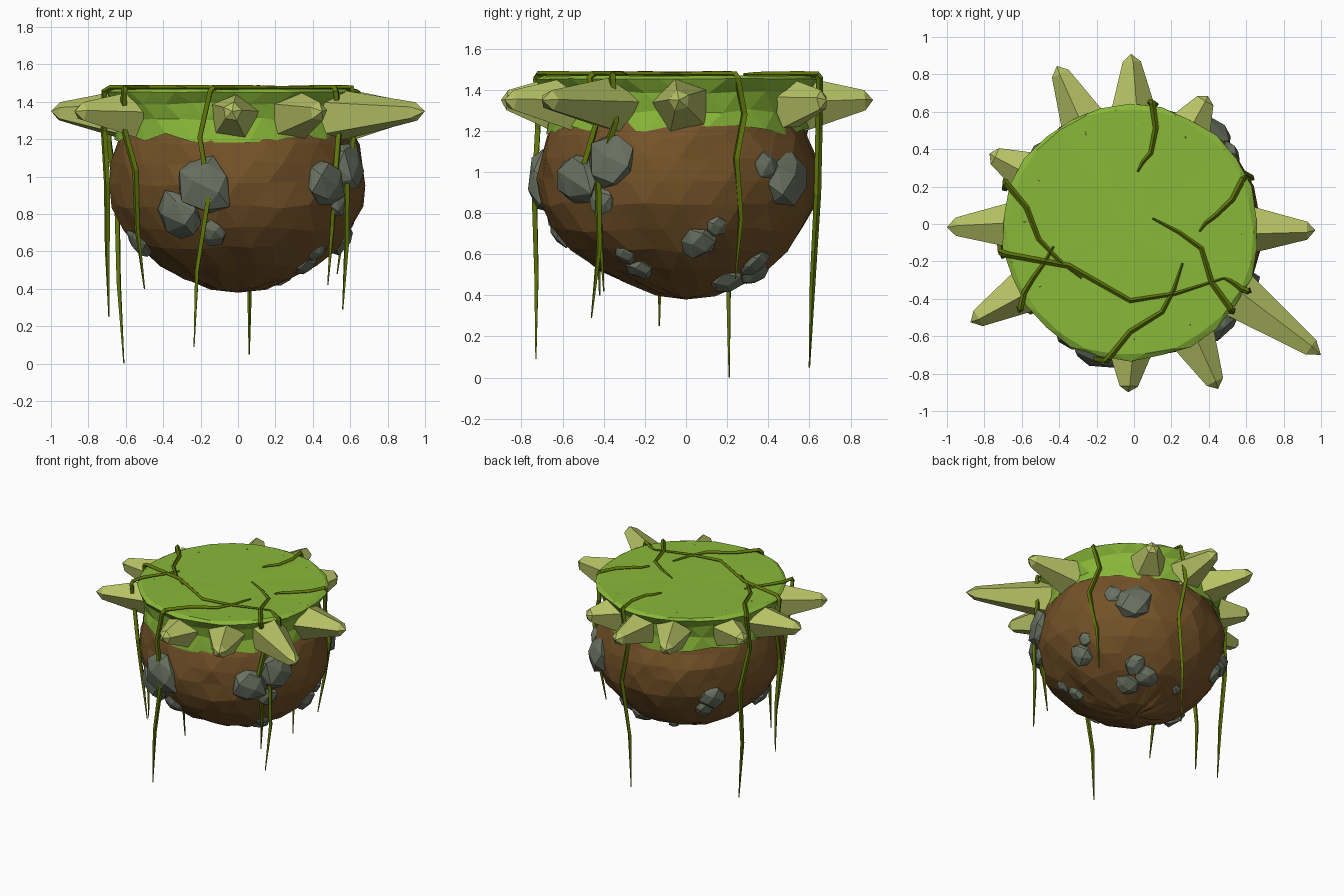
import bpy, bmesh, math, random
from mathutils import Vector

if "Cube" in bpy.data.objects:
    bpy.data.objects.remove(bpy.data.objects["Cube"])

random.seed(7)

def mat(name, rgb):
    m = bpy.data.materials.new(name)
    m.diffuse_color = (*rgb, 1)
    m.use_nodes = True
    m.node_tree.nodes["Principled BSDF"].inputs["Base Color"].default_value = m.diffuse_color
    return m

GRASS = mat("grass green", (0.25, 0.48, 0.04))
SOIL = mat("soil brown", (0.175, 0.085, 0.021))
STONE = mat("stone grey", (0.145, 0.168, 0.122))
LEAF = mat("pale leaf green", (0.47, 0.54, 0.13))
VINE = mat("vine green", (0.115, 0.18, 0.003))
CENTRE = Vector((0, -.04, 0))

def finish(bm, name, material):
    bmesh.ops.recalc_face_normals(bm, faces=bm.faces)
    me = bpy.data.meshes.new(name)
    bm.to_mesh(me)
    bm.free()
    me.materials.append(material)
    ob = bpy.data.objects.new(name, me)
    bpy.context.collection.objects.link(ob)
    return ob

def polar(angle, r, z):
    return Vector((r * math.cos(angle), r * math.sin(angle), z))

def lathe(name, profile, material, jitter, z_jitter, centre, segs=26):
    """Rough triangulated solid of revolution; profile runs bottom to top."""
    bm = bmesh.new()
    rings = []
    for i, (r, z) in enumerate(profile):
        if r == 0:
            rings.append([bm.verts.new(centre(z) + Vector((0, 0, z)))] * segs)
            continue
        rings.append([bm.verts.new(centre(z) + polar(
            math.tau * (s + .5 * (i % 2)) / segs,
            r * random.uniform(1 - jitter, 1 + jitter),
            z + z_jitter(z) * random.uniform(-1, 1))) for s in range(segs)])
    for i, (lo, hi) in enumerate(zip(rings, rings[1:])):
        for s in range(segs):
            t = (s + 1) % segs
            if i % 2 == 0:
                tris = ((lo[s], lo[t], hi[s]), (lo[t], hi[t], hi[s]))
            else:
                tris = ((lo[s], lo[t], hi[t]), (lo[s], hi[t], hi[s]))
            for tri in tris:
                if len(set(tri)) == 3:
                    bm.faces.new(tri)
    return finish(bm, name, material)

# Soil body, its lowest part leaning slightly to the back
SOIL_PROFILE = [(0, .38), (.15, .405), (.30, .46), (.42, .53), (.53, .62), (.61, .72),
                (.665, .84), (.685, .96), (.675, 1.07), (.645, 1.17), (.60, 1.27), (0, 1.30)]
lathe("soil_body", SOIL_PROFILE, SOIL, .018, lambda z: .012,
      lambda z: CENTRE * min(1, (z - .38) * 3))

# Grass cap with a ragged lower edge and a flat top
lathe("grass_cap", [(0, 1.26), (.56, 1.25), (.642, 1.205), (.625, 1.30), (.645, 1.39),
                    (.685, 1.452), (.66, 1.468), (0, 1.468)],
      GRASS, .014, lambda z: max(.002, (1.47 - z) * .1), lambda z: Vector((-.018, -.045, 0)))

# Leaf spikes around the rim: angle in degrees and reach of the tip
SPIKES = [(91, .91), (116, .94), (60, .79), (154, .86), (181, 1), (211, 1.02),
          (268, .9), (297, .99), (325, 1.22), (358, .97)]
bm = bmesh.new()
for deg, reach in SPIKES:
    a = math.radians(deg)
    tip = polar(a, reach, 1.35)
    base = polar(a, .585 - .04 * math.sin(a), 1.325)
    out = (tip - base).normalized()
    side = out.cross(Vector((0, 0, 1))).normalized()
    up = side.cross(out)
    roll = random.uniform(-.3, .3)
    rings = []
    for f, r in ((0, .148), (.89, .052)):
        c = base.lerp(tip, f)
        rings.append([bm.verts.new(c + r * (side * math.sin(roll + k * math.tau / 5)
                                            + up * math.cos(roll + k * math.tau / 5)))
                      for k in range(5)])
    apex = bm.verts.new(tip)
    bm.faces.new(rings[0])
    for k in range(5):
        j = (k + 1) % 5
        bm.faces.new((rings[0][k], rings[0][j], rings[1][j], rings[1][k]))
        bm.faces.new((rings[1][k], rings[1][j], apex))
finish(bm, "leaf_spikes", LEAF)

def soil_radius(z):
    for (r0, z0), (r1, z1) in zip(SOIL_PROFILE, SOIL_PROFILE[1:]):
        if z0 <= z <= z1:
            return r0 + (r1 - r0) * (z - z0) / (z1 - z0)
    return 0

# Stones, flattened against the soil: angle in degrees, height, size
STONES = [(254, .95, .16), (241, .79, .14), (257, .7, .08), (314, .97, .13),
          (331, 1.05, .14), (326, .86, .07), (196, .65, .10), (330, .53, .07),
          (328, .6, .06), (52, .96, .13), (40, 1.03, .07), (10, .66, .09),
          (18, .74, .055), (43, .47, .095), (66, .51, .09), (52, .56, .08),
          (110, .5, .04), (140, .82, .10), (135, .72, .07)]
for n, (deg, z, size) in enumerate(STONES):
    bm = bmesh.new()
    a = math.radians(deg)
    c = CENTRE * min(1, (z - .38) * 3) + polar(a, soil_radius(z) - size * .1, z)
    slope = (soil_radius(z - .03) - soil_radius(z + .03)) / .06
    normal = polar(a, 1, slope).normalized()
    for k in range(17):  # evenly spread points, roughened, wrapped in a hull
        h = 1 - 2 * (k + .5) / 17
        p = polar(k * 2.4 + n, math.sqrt(1 - h * h), h) * random.uniform(.85, 1.12)
        p.z *= 1.08
        p -= normal * p.dot(normal) * .45
        bm.verts.new(c + p * size)
    bmesh.ops.convex_hull(bm, input=bm.verts)
    finish(bm, f"stone_{n + 1}", STONE)

# Vines: start and bend on the grass, rim point, hanging tip
VINES = [
    ((.02, .28), (.09, .38), (.10, .65), (.06, .60, .05)),
    ((.35, -.04), (.43, .04), (.59, .25), (.53, .24, .48)),
    ((-.28, -.29), (-.51, -.08), (-.69, .23), (-.61, .21, 0)),
    ((.48, -.29), (-.02, -.41), (-.715, -.15), (-.69, -.13, .25)),
    ((.26, -.21), (.15, -.47), (-.15, -.73), (-.235, -.73, .09)),
    ((-.43, -.12), (-.54, -.29), (-.61, -.46), (-.5, -.42, .4)),
    ((.10, .03), (.36, -.13), (.525, -.47), (.48, -.40, .42)),
    ((.48, -.29), (.54, -.32), (.61, -.36), (.56, -.46, .29)),
]
for n, (start, bend, rim, tip) in enumerate(VINES):
    s, b, r = (Vector((*p, 1.475)) for p in (start, bend, rim))
    tip = Vector(tip)
    bow = (r - b).cross(Vector((0, 0, 1))) * .08
    pts = [s, s.lerp(b, .5) - bow * .4, b, b.lerp(r, .5) + bow, b.lerp(r, .95)]
    r.z = 1.455
    drop = [r]
    for i, f in enumerate((.18, .4, .7)):  # hang down, kept just outside the soil
        p = r.lerp(tip, f) - CENTRE
        flat = Vector((p.x, p.y, 0))
        sway = flat.normalized().cross(Vector((0, 0, 1))) * (-.04, .03, -.01)[i] * (-1) ** (n // 3)
        wide = max(flat.length, soil_radius(p.z) + .015)
        drop.append(CENTRE + flat.normalized() * wide + sway + Vector((0, 0, p.z)))
    pts += drop + [tip]
    cu = bpy.data.curves.new(f"vine_{n + 1}", 'CURVE')
    cu.dimensions = '3D'
    cu.bevel_depth = .0175
    cu.bevel_resolution = 0
    cu.use_fill_caps = True
    sp = cu.splines.new('POLY')
    sp.points.add(len(pts) - 1)
    for i, (pt, co) in enumerate(zip(sp.points, pts)):
        pt.co = (*co, 1)
        pt.radius = (.3, .6, .75, .85, .95, 1, 1, 1, .8, .2)[i]
    sp.use_smooth = False
    cu.materials.append(VINE)
    ob = bpy.data.objects.new(f"vine_{n + 1}", cu)
    bpy.context.collection.objects.link(ob)
    bpy.ops.object.select_all(action='DESELECT')
    ob.select_set(True)
    bpy.context.view_layer.objects.active = ob
    bpy.ops.object.convert(target='MESH')
